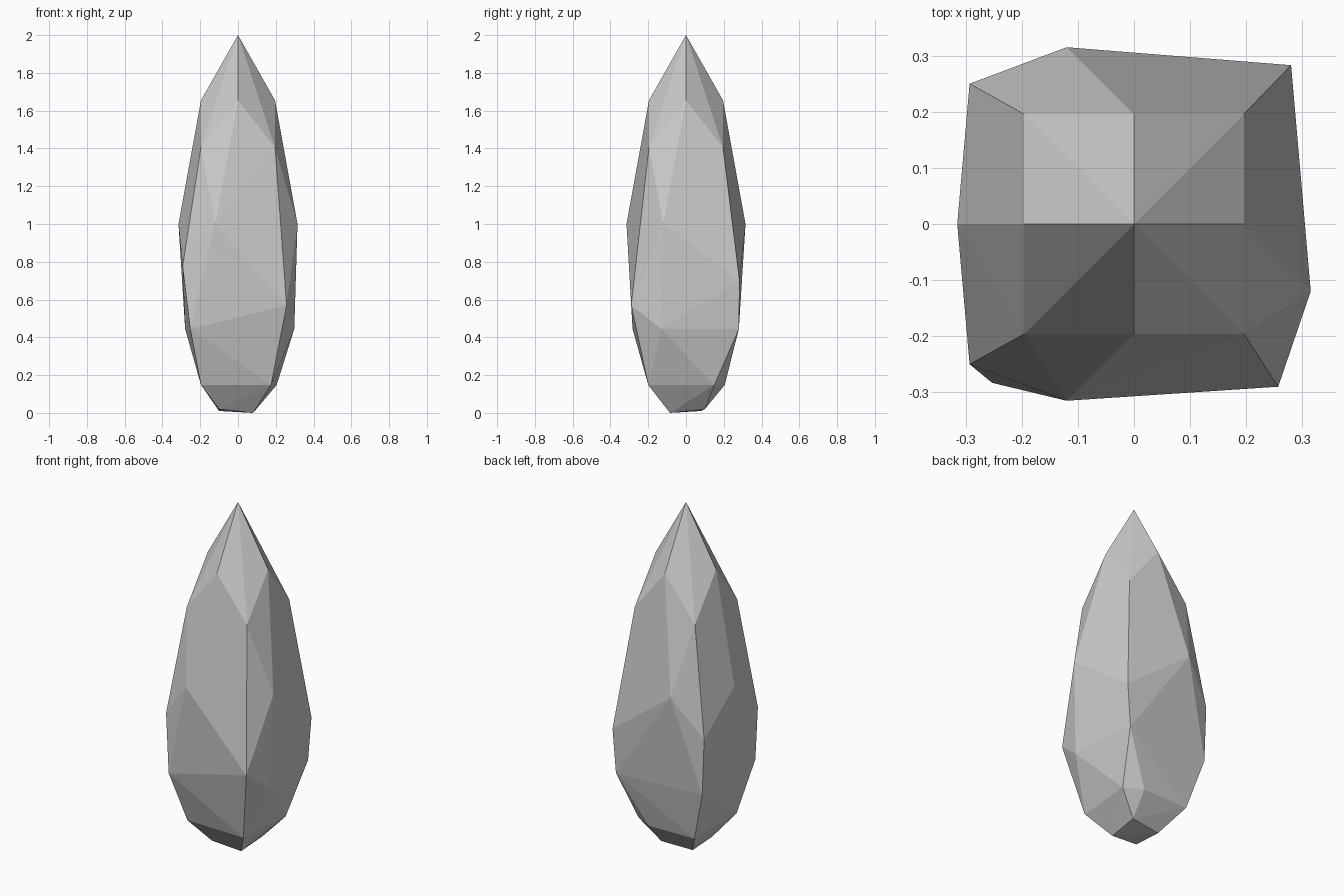
import bpy, bmesh

if "Cube" in bpy.data.objects:
    bpy.data.objects.remove(bpy.data.objects["Cube"])

# Rings of facet corners, listed as (height, [(x, y), ...])
t = 0.196
rings = [
    # pointed tip and its shoulders
    (2.00, [(0, 0)]),
    (1.655, [(t, 0), (-t, 0), (0, t), (0, -t)]),
    (1.405, [(sx * t, sy * t) for sx in (-1, 1) for sy in (-1, 1)]),
    # widest girdle
    (1.00, [(-0.315, 0), (-0.12, -0.315), (0.315, -0.12), (-0.12, 0.315)]),
    (0.775, [(-0.293, -0.25), (-0.293, 0.25)]),
    (0.70, [(0.28, 0.283)]),
    (0.57, [(0.257, -0.29)]),
    # lower taper
    (0.445, [(-0.253, -0.283), (-0.28, 0.25), (0.26, 0.28), (0.298, -0.13)]),
    (0.148, [(-0.196, -0.19), (0.175, -0.2), (0.205, 0.15), (0.1, 0.205), (-0.195, 0.2)]),
    # small foot facet
    (0.02, [(-0.1, -0.1), (0.09, 0.1)]),
    (0.01, [(-0.1, 0.08)]),
    (0.0, [(0.08, -0.085)]),
]

# Faceted crystal: flat-shaded convex skin over the rings
bm = bmesh.new()
for z, pts in rings:
    for x, y in pts:
        bm.verts.new((x, y, z))
hull = bmesh.ops.convex_hull(bm, input=bm.verts[:])
unused = [g for g in hull["geom_interior"] if isinstance(g, bmesh.types.BMVert)]
bmesh.ops.delete(bm, geom=unused, context='VERTS')
bmesh.ops.recalc_face_normals(bm, faces=bm.faces[:])

mesh = bpy.data.meshes.new("crystal_shard")
bm.to_mesh(mesh)
bm.free()
crystal = bpy.data.objects.new("crystal_shard", mesh)
bpy.context.collection.objects.link(crystal)
